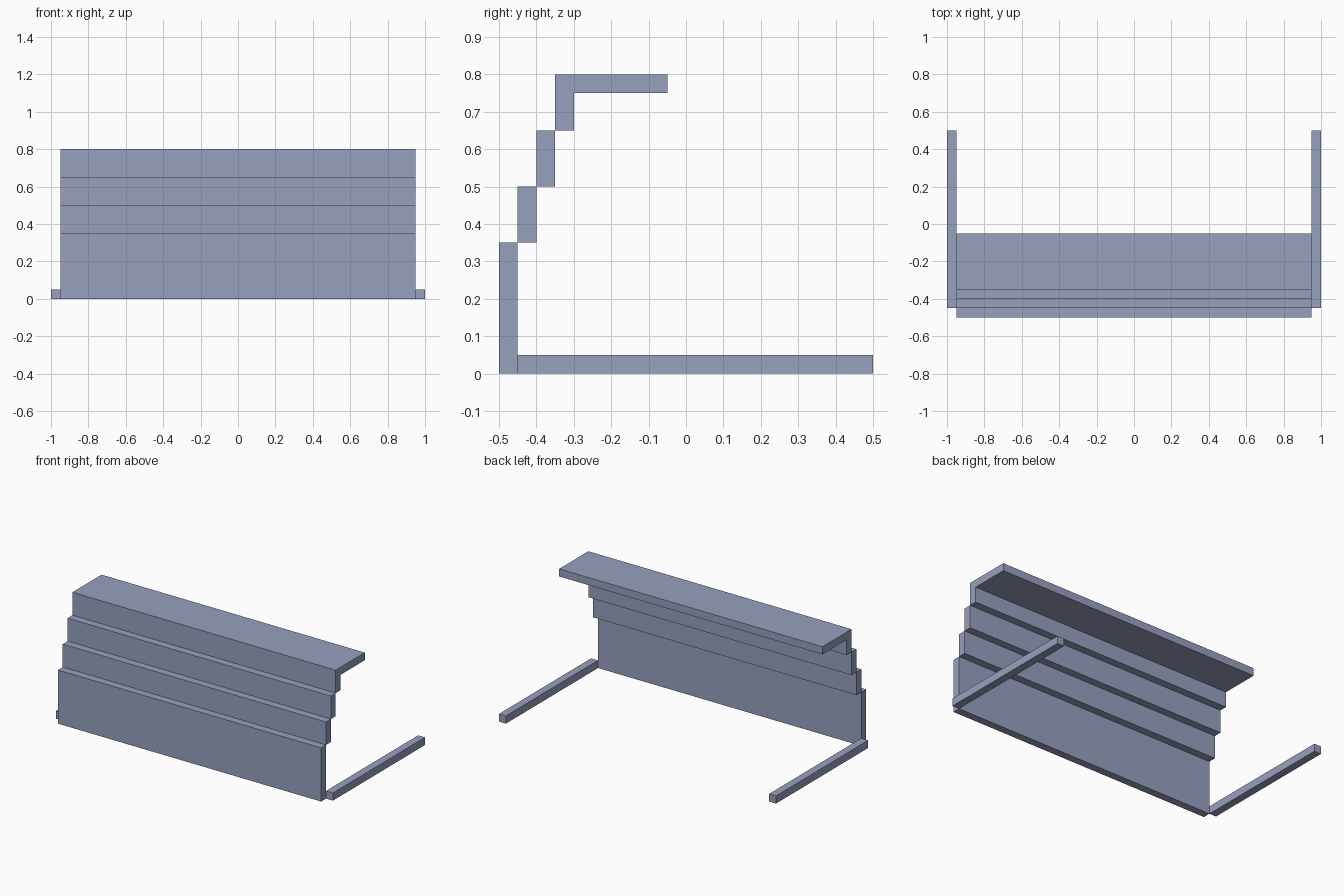
import bpy
import bmesh

cube = bpy.data.objects.get("Cube")
if cube:
    bpy.data.objects.remove(cube, do_unlink=True)

# One flat blue-grey colour
COLOUR = (0.31, 0.355, 0.52, 1.0)
mat = bpy.data.materials.new("blue_grey")
mat.use_nodes = True
mat.diffuse_color = COLOUR
mat.node_tree.nodes["Principled BSDF"].inputs["Base Color"].default_value = COLOUR


def extrude_profile(name, profile, x0, x1):
    """Extrude a closed (y, z) outline along x."""
    bm = bmesh.new()
    face = bm.faces.new([bm.verts.new((x0, y, z)) for y, z in profile])
    ext = bmesh.ops.extrude_face_region(bm, geom=[face])
    moved = [v for v in ext["geom"] if isinstance(v, bmesh.types.BMVert)]
    bmesh.ops.translate(bm, verts=moved, vec=(x1 - x0, 0, 0))
    bmesh.ops.recalc_face_normals(bm, faces=bm.faces)
    mesh = bpy.data.meshes.new(name)
    bm.to_mesh(mesh)
    bm.free()
    mesh.materials.append(mat)
    obj = bpy.data.objects.new(name, mesh)
    bpy.context.collection.objects.link(obj)
    return obj


def rect(y0, y1, z0, z1):
    return [(y0, z0), (y1, z0), (y1, z1), (y0, z1)]


HALF = 0.95   # half width of the panels
T = 0.05      # thickness of every board

# Stepped front boards, each set back by one thickness
for name, y, z0, z1 in (("lower_panel", -0.50, 0.00, 0.35),
                        ("middle_panel", -0.45, 0.35, 0.50),
                        ("upper_panel", -0.40, 0.50, 0.65)):
    extrude_profile(name, rect(y, y + T, z0, z1), -HALF, HALF)

# Top shelf with its front lip, an L-shaped section
extrude_profile("top_shelf",
                [(-0.35, 0.65), (-0.30, 0.65), (-0.30, 0.75),
                 (-0.05, 0.75), (-0.05, 0.80), (-0.35, 0.80)], -HALF, HALF)

# Floor rails running back from both ends
for name, x in (("left_floor_rail", HALF), ("right_floor_rail", -HALF - T)):
    extrude_profile(name, rect(-0.45, 0.50, 0.0, T), x, x + T)
